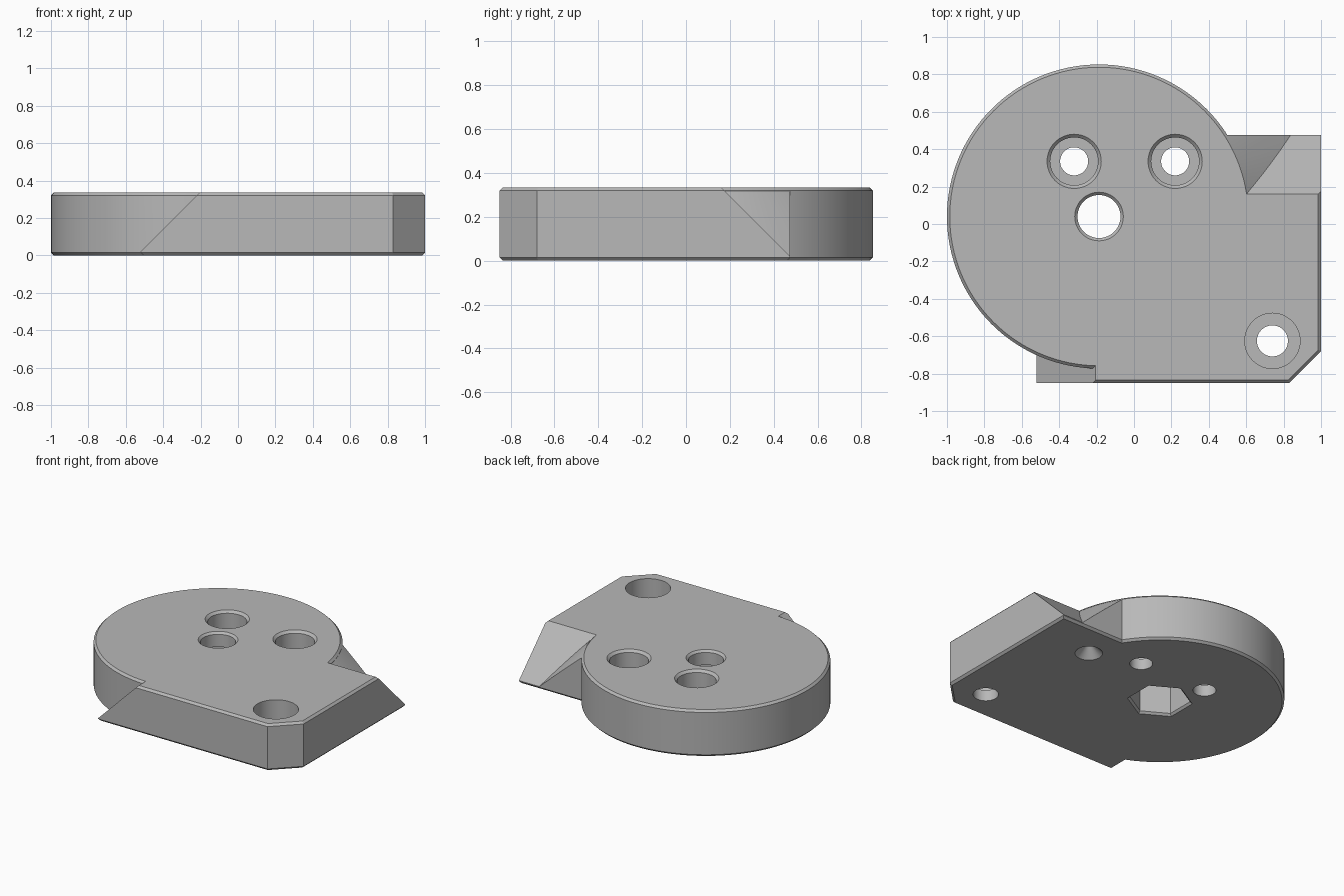
import bpy, bmesh, math
from mathutils import Vector

if "Cube" in bpy.data.objects:
    bpy.data.objects.remove(bpy.data.objects["Cube"], do_unlink=True)

H, BEV = 0.335, 0.015             # plate thickness, edge chamfer
CX, CY, R = -0.187, 0.04, 0.813   # round end

grey = bpy.data.materials.new("plain grey")
grey.use_nodes = True
grey.diffuse_color = (0.48, 0.48, 0.48, 1)
grey.node_tree.nodes["Principled BSDF"].inputs["Base Color"].default_value = (0.48, 0.48, 0.48, 1)


def loft(name, rings, cuts=()):
    """Solid from stacked (outline, z) rings, trimmed by (point, normal) planes."""
    bm = bmesh.new()
    loops = [[bm.verts.new((x, y, z)) for x, y in pts] for pts, z in rings]
    n = len(loops[0])
    for a, b in zip(loops, loops[1:]):
        for i in range(n):
            j = (i + 1) % n
            bm.faces.new((a[i], a[j], b[j], b[i]))
    bm.faces.new(loops[0][::-1])
    bm.faces.new(loops[-1])
    for point, normal in cuts:
        cut = bmesh.ops.bisect_plane(bm, geom=bm.verts[:] + bm.edges[:] + bm.faces[:],
                                     plane_co=point, plane_no=normal, clear_outer=True)
        edges = [e for e in cut["geom_cut"] if isinstance(e, bmesh.types.BMEdge)]
        bmesh.ops.holes_fill(bm, edges=edges, sides=0)
    bmesh.ops.recalc_face_normals(bm, faces=bm.faces[:])
    mesh = bpy.data.meshes.new(name)
    bm.to_mesh(mesh)
    bm.free()
    mesh.materials.append(grey)
    obj = bpy.data.objects.new(name, mesh)
    bpy.context.collection.objects.link(obj)
    return obj


def circle(x, y, r, n, turn=0.0):
    return [(x + r * math.cos(turn + math.tau * i / n),
             y + r * math.sin(turn + math.tau * i / n)) for i in range(n)]


def turned(name, x, y, profile, n=48, turn=0.0, cuts=()):
    return loft(name, [(circle(x, y, r, n, turn), z) for r, z in profile], cuts)


def inset(pts, d):
    """Move every side of a counter-clockwise convex outline inward by d."""
    out = []
    for i, p in enumerate(pts):
        p = Vector(p)
        a = (p - Vector(pts[i - 1])).normalized()
        b = (Vector(pts[(i + 1) % len(pts)]) - p).normalized()
        na, nb = Vector((-a.y, a.x)), Vector((-b.y, b.x))
        out.append(tuple(p + (na + nb) * d / (1 + na.dot(nb))))
    return out


def combine(target, other, operation):
    mod = target.modifiers.new(operation.lower(), "BOOLEAN")
    mod.operation, mod.solver, mod.object = operation, "EXACT", other
    bpy.context.view_layer.objects.active = target
    bpy.ops.object.modifier_apply(modifier=mod.name)
    bpy.data.objects.remove(other, do_unlink=True)


# Round end with chamfered rims
plate = turned("mounting_plate", CX, CY,
               [(R - BEV, 0), (R, BEV), (R, H - BEV), (R - BEV, H)], n=128)

# Square end with one clipped corner and two 45 degree ramps
outline = [(-0.52, -0.85), (0.83, -0.85), (1, -0.68), (1, 0.475), (0.3, 0.475), (-0.52, 0)]
small = inset(outline, BEV)
layers = [(small, 0), (outline, BEV), (outline, H - BEV), (small, H)]
left_ramp = ((-0.52, 0, 0.02), (-1, 0, 1))
back_ramp = ((0, 0.475, 0.02), (0, 1, 1))
block = loft("square_end", layers, [left_ramp, back_ramp])

# Conical skirt between the round end and the back ramp
skirt = turned("conical_skirt", CX, CY, [(R + H - BEV, 0), (R - 0.0005, H - BEV - 0.001)],
               n=128, cuts=[((0, 0, 0), (0, -1, 0))])
combine(skirt, loft("skirt_limit", layers), "INTERSECT")

combine(plate, block, "UNION")
combine(plate, skirt, "UNION")

# Two counterbored screw holes with chamfered mouths
E = 0.01
screw = [(0.075, -E), (0.075, 0.08), (0.128, 0.08), (0.128, H - 0.017), (0.128 + 0.027, H + E)]
for x in (-0.32, 0.22):
    combine(plate, turned("screw_cutter", x, 0.335, screw), "DIFFERENCE")

# Plain counterbore near the clipped corner
corner = [(0.083, -E), (0.083, 0.08), (0.148, 0.08), (0.148, H + E)]
combine(plate, turned("corner_cutter", 0.74, -0.625, corner), "DIFFERENCE")

# Centre hole above a hexagonal nut pocket
centre = [(0.115, 0.15), (0.115, H - 0.015), (0.14, H + E)]
combine(plate, turned("centre_cutter", CX, CY, centre), "DIFFERENCE")
nut = [(0.225, -E), (0.2, 0.015), (0.2, 0.23)]
combine(plate, turned("nut_cutter", CX, CY, nut, n=6, turn=math.pi / 6), "DIFFERENCE")

# Conical dimple in the underside
dimple = [(0.1, -E), (0.001, 0.09)]
combine(plate, turned("dimple_cutter", 0.57, 0.22, dimple), "DIFFERENCE")

# Smooth round walls, crisp edges
bpy.ops.object.select_all(action="DESELECT")
plate.select_set(True)
bpy.context.view_layer.objects.active = plate
bpy.ops.object.shade_smooth_by_angle(angle=math.radians(25))
